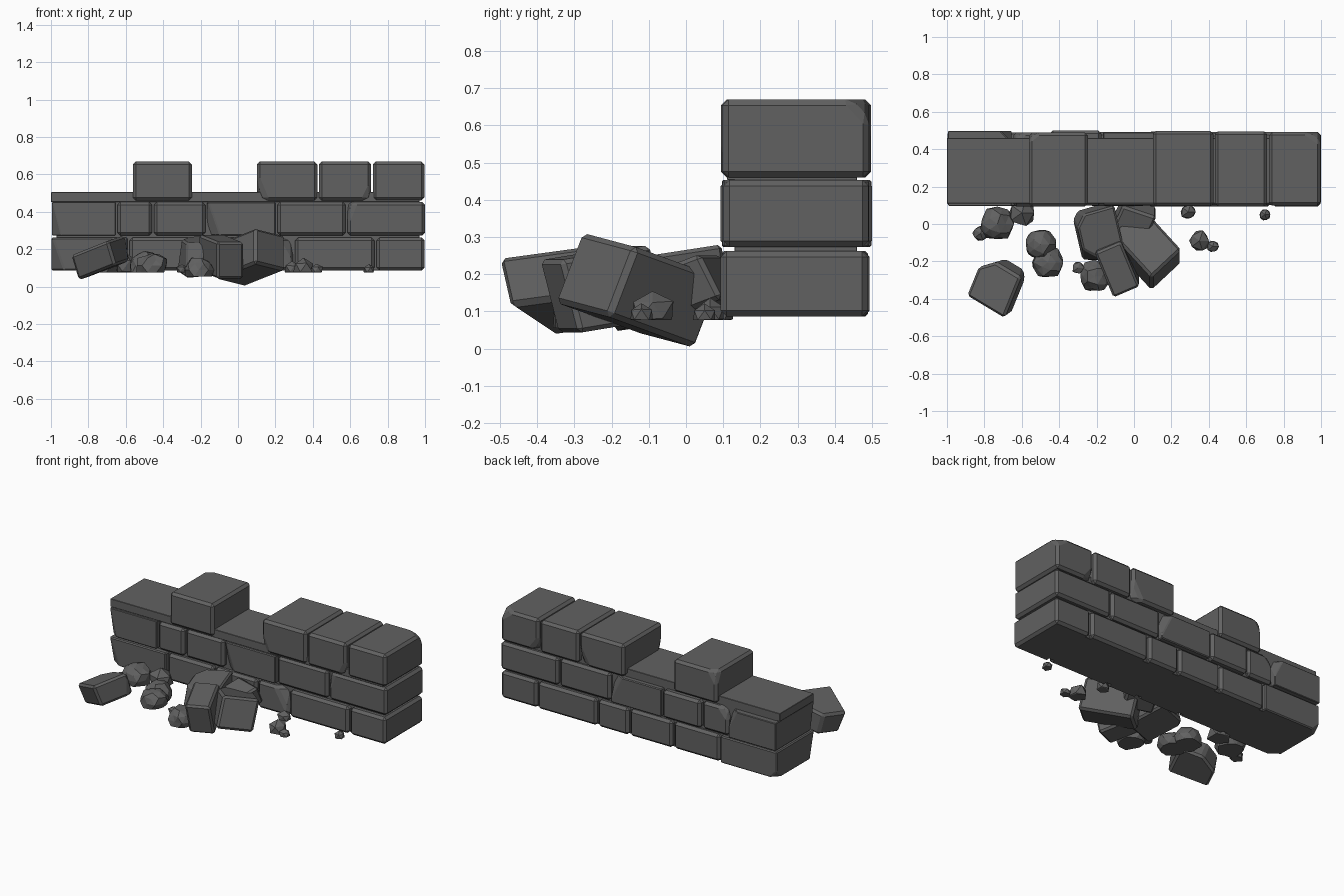
import bpy, bmesh, random
from mathutils import Vector

if "Cube" in bpy.data.objects:
    bpy.data.objects.remove(bpy.data.objects["Cube"])

random.seed(7)
stone_mat = bpy.data.materials.new("dark_stone")
stone_mat.diffuse_color = (0.12, 0.12, 0.12, 1)
stone_mat.use_nodes = True
stone_mat.node_tree.nodes["Principled BSDF"].inputs["Base Color"].default_value = stone_mat.diffuse_color


def finish(name, bm):
    bmesh.ops.recalc_face_normals(bm, faces=bm.faces)
    me = bpy.data.meshes.new(name)
    bm.to_mesh(me)
    bm.free()
    me.materials.append(stone_mat)
    ob = bpy.data.objects.new(name, me)
    bpy.context.collection.objects.link(ob)
    return ob


def cut(bm, co, no):
    # Slice away everything beyond the plane and cap the hole
    bmesh.ops.bisect_plane(bm, geom=bm.verts[:] + bm.edges[:] + bm.faces[:], dist=1e-5,
                           plane_co=co, plane_no=no, clear_outer=True)
    bmesh.ops.holes_fill(bm, edges=[e for e in bm.edges if e.is_boundary], sides=0)


def block(name, c, u, v, w, bevel=0.016, chips=()):
    # Chamfered block from a centre and three half axes; each chip is (corner signs, depths)
    c, u, v, w = map(Vector, (c, u, v, w))
    bm = bmesh.new()
    bmesh.ops.create_cube(bm, size=2)
    for p in bm.verts:
        p.co = c + u * p.co.x + v * p.co.y + w * p.co.z
    for signs, depth in chips:
        corner = c + u * signs[0] + v * signs[1] + w * signs[2]
        axes = [(a.normalized() * s, d) for a, s, d in zip((u, v, w), signs, depth)]
        no = sum((a / d for a, d in axes), Vector())
        cut(bm, corner - axes[0][0] * depth[0], no)
    bmesh.ops.bevel(bm, geom=bm.edges[:], offset=bevel, segments=1, affect='EDGES',
                    profile=0.5, clamp_overlap=True)
    return finish(name, bm)


# Recessed mortar core, with a cap reaching the left end
block("mortar_core", (0, 0.295, 0.275), (0.97, 0, 0), (0, 0.165, 0), (0, 0, 0.188), 0.002)
block("mortar_cap", (-0.015, 0.285, 0.479), (0.985, 0, 0), (0, 0.175, 0), (0, 0, 0.026), 0.002)

# Courses: bottom, top, list of (x start, x end)
courses = [
    (0.087, 0.262, [(-0.998, -0.59), (-0.58, -0.25), (-0.24, 0.065), (0.075, 0.295),
                    (0.305, 0.73), (0.74, 0.998)]),
    (0.273, 0.453, [(-0.995, -0.655), (-0.645, -0.46), (-0.45, -0.175), (-0.165, 0.2),
                    (0.21, 0.575), (0.585, 1.0)]),
    (0.46, 0.67, [(-0.562, -0.247), (0.102, 0.424), (0.433, 0.712), (0.722, 0.996)]),
]
# Broken corners: (course, brick) -> chips
chips = {
    (0, 0): [((-1, -1, -1), (.07, .05, .2)), ((-1, 1, -1), (.05, .05, .05))],
    (0, 3): [((1, -1, 1), (.09, .06, .15))],
    (1, 0): [((-1, -1, -1), (.05, .04, .2)), ((1, 1, 1), (.06, .06, .12))],
    (1, 1): [((-1, 1, 1), (.06, .06, .07))],
    (1, 3): [((-1, -1, -1), (.07, .05, .2)), ((1, 1, 1), (.08, .06, .16))],
    (1, 5): [((-1, -1, 1), (.04, .03, .1))],
    (2, 0): [((-1, 1, 1), (.05, .04, .08))],
    (2, 1): [((-1, -1, -1), (.05, .05, .12)), ((1, 1, -1), (.07, .05, .12))],
    (2, 2): [((1, -1, -1), (.04, .04, .08))],
    (2, 3): [((1, 1, 1), (.08, .055, .06)), ((-1, 1, -1), (.06, .05, .08))],
}
for r, (z0, z1, spans) in enumerate(courses):
    for i, (x0, x1) in enumerate(spans):
        y0, y1 = 0.1 + random.uniform(-.008, .002), 0.495 + random.uniform(-.008, .005)
        block(f"brick_row{r + 1}_{i + 1}", ((x0 + x1) / 2, (y0 + y1) / 2, (z0 + z1) / 2),
              ((x1 - x0) / 2, 0, 0), (0, (y1 - y0) / 2, 0), (0, 0, (z1 - z0) / 2),
              chips=chips.get((r, i), ()))

# Fallen blocks in front of the wall
block("fallen_block_large", (0.065, -0.128, 0.157), (.108, -.118, .043), (.08, .075, -.02),
      (0, .036, .094), 0.014)
block("fallen_block_left", (-0.73, -0.32, 0.155), (.1, -.06, .04), (.045, .11, .015),
      (-.02, -.015, .066), 0.014, [((-1, 1, 1), (.08, .07, .4)), ((1, 1, -1), (.03, .05, .1))])
block("fallen_block_middle", (-0.09, -0.22, 0.16), (.07, .03, 0), (-.05, .12, .02),
      (0, -.025, .098), 0.012)
block("fallen_block_back", (-0.19, -0.05, 0.163), (.105, .03, .01), (-.03, .13, .02),
      (.01, -.012, .088), 0.014, [((-1, -1, 1), (.1, .1, .16)), ((-1, 1, 1), (.05, .06, .2))])
block("leaning_block", (0.0, 0.03, 0.17), (.09, -.03, 0), (.03, .065, .025), (0, -.03, .06), 0.012)

# Loose faceted stones, flattened underneath: x, y, radius
stones = [(-.73, 0, .095), (-.82, -.05, .05), (-.6, .06, .08), (-.5, -.11, .093), (-.46, -.205, .088),
          (-.21, -.28, .085), (-.3, -.235, .036), (.29, .065, .046), (.35, -.09, .064),
          (.42, -.12, .037), (.7, .05, .034)]
for i, (x, y, r) in enumerate(stones):
    bm = bmesh.new()
    bmesh.ops.create_icosphere(bm, subdivisions=2 if r > .08 else 1, radius=r)
    base = 0.055 if i == 5 else 0.077
    for p in bm.verts:
        k = random.uniform(.84, 1.08)
        p.co = Vector((x + p.co.x * k, y + p.co.y * k, base + r * .4 + p.co.z * k * .85))
    cut(bm, Vector((0, 0, base)), Vector((0, 0, -1)))
    finish(f"stone_{i + 1}", bm)
